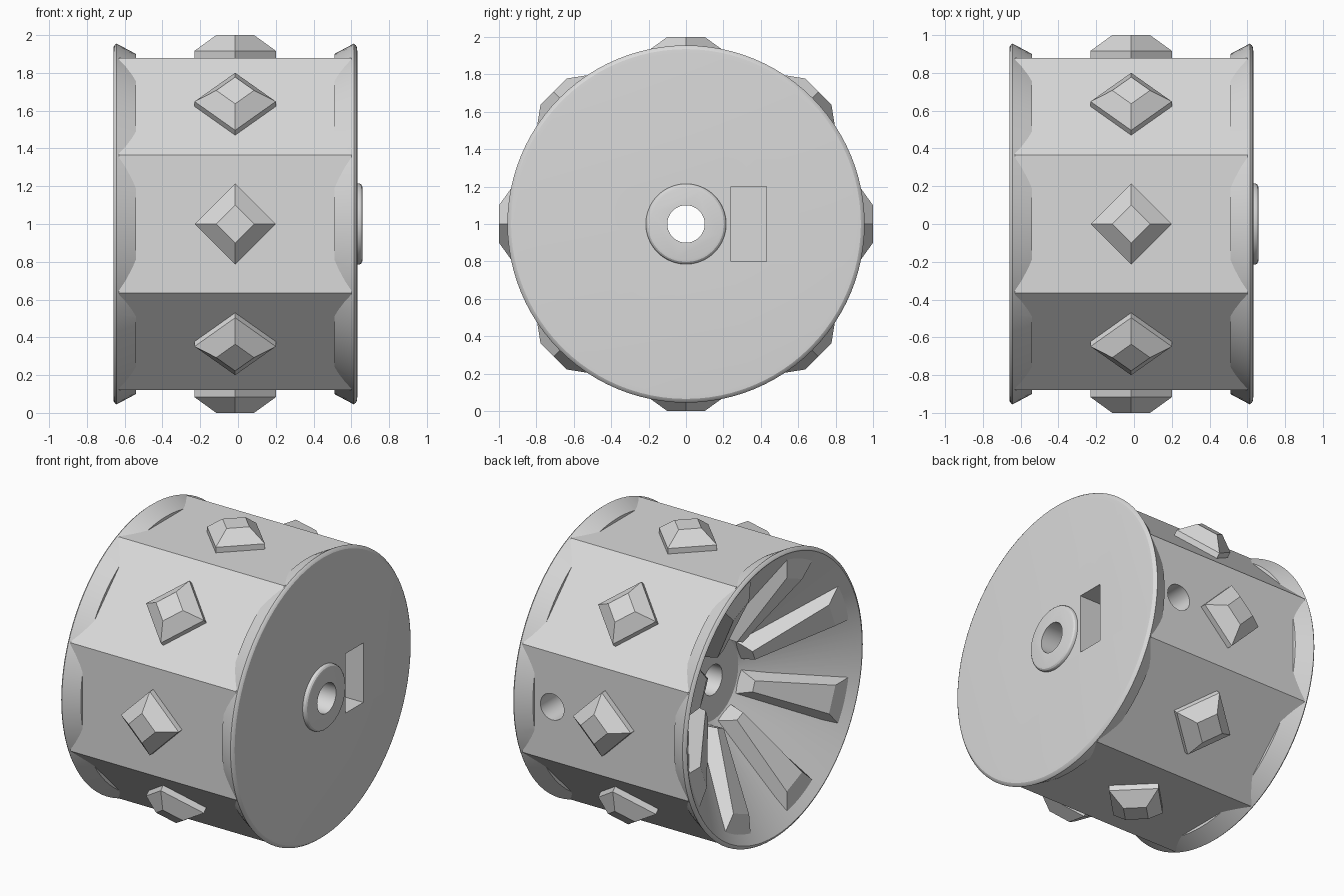
import bpy, bmesh, math
from mathutils import Matrix, Vector

if "Cube" in bpy.data.objects:
    bpy.data.objects.remove(bpy.data.objects["Cube"])

grey = bpy.data.materials.new("light_grey")
grey.diffuse_color = (0.7, 0.7, 0.7, 1)
grey.use_nodes = True
grey.node_tree.nodes["Principled BSDF"].inputs["Base Color"].default_value = grey.diffuse_color
CENTRE = Vector((0, 0, 1))


def finish(name, bm):
    bmesh.ops.recalc_face_normals(bm, faces=bm.faces[:])
    me = bpy.data.meshes.new(name)
    bm.to_mesh(me)
    bm.free()
    me.materials.append(grey)
    ob = bpy.data.objects.new(name, me)
    ob.location = CENTRE
    bpy.context.collection.objects.link(ob)
    return ob


def bridge(bm, rings):
    """Skin a list of equal vertex rings and cap both ends."""
    n = len(rings[0])
    for a, b in zip(rings, rings[1:]):
        for i in range(n):
            j = (i + 1) % n
            bm.faces.new((a[i], a[j], b[j], b[i]))
    bm.faces.new(rings[0])
    bm.faces.new(rings[-1])


def lathe(name, profile, n=96, phase=0.0):
    """Revolve (x, radius) points around the x axis."""
    bm = bmesh.new()
    angles = [phase + math.tau * i / n for i in range(n)]
    bridge(bm, [[bm.verts.new((x, r * math.cos(a), r * math.sin(a))) for a in angles]
                for x, r in profile])
    return finish(name, bm)


def box(name, lo, hi):
    bm = bmesh.new()
    bmesh.ops.create_cube(bm, size=1)
    for v in bm.verts:
        v.co = Vector([(l + h) / 2 + c * (h - l) for l, h, c in zip(lo, hi, v.co)])
    return finish(name, bm)


def activate(ob):
    bpy.ops.object.select_all(action='DESELECT')
    ob.select_set(True)
    bpy.context.view_layer.objects.active = ob


def boolean(target, other, operation):
    mod = target.modifiers.new(operation, 'BOOLEAN')
    mod.operation, mod.object, mod.solver = operation, other, 'EXACT'
    activate(target)
    bpy.ops.object.modifier_apply(modifier=mod.name)
    bpy.data.objects.remove(other)


# Octagonal barrel
EIGHTH = math.pi / 8
CORNER = 0.88 / math.cos(EIGHTH)
body = lathe("wheel_body", [(-0.63, CORNER), (0.6, CORNER)], 8, EIGHTH)

# Flared round flanges at both ends, mirrored about the barrel middle
flare = [(0.525, 0.90), (0.628, 0.955), (0.638, 0.947), (0.645, 0.935), (0.647, 0.91)]
for side in (1, -1):
    flange = lathe("flange", [(-0.015 + side * x, r) for x, r in flare])
    boolean(body, flange, 'UNION')

# Rounded hub boss on the closed end
hub = lathe("hub", [(0.55, 0.215), (0.64, 0.215), (0.65, 0.211), (0.657, 0.203), (0.66, 0.19)], 64)
boolean(body, hub, 'UNION')

# Open dished end with a flat floor, and the axle hole
boolean(body, lathe("dish_cut", [(-0.70, 0.99), (-0.66, 0.93), (-0.2, 0.27)]), 'DIFFERENCE')
boolean(body, lathe("axle_cut", [(-0.5, 0.1), (0.8, 0.1)], 48), 'DIFFERENCE')

# Set-screw hole running into the axle hole, and the nut slot crossing it
screw = lathe("screw_cut", [(0.05, 0.088), (1.2, 0.088)], 40)
screw.data.transform(Matrix.Translation((0.38, 0, 0)) @ Matrix.Rotation(math.pi / 2, 4, 'Z'))
boolean(body, screw, 'DIFFERENCE')
boolean(body, box("slot_cut", (0.15, 0.24, -0.2), (0.8, 0.43, 0.2)), 'DIFFERENCE')
activate(body)
bpy.ops.object.shade_smooth_by_angle(angle=math.radians(25))

# Diamond studs, one on each barrel face
bm = bmesh.new()
for k in range(8):
    rot = Matrix.Rotation(k * math.pi / 4, 3, 'X')
    bridge(bm, [[bm.verts.new(rot @ Vector((-0.015 + half * dx, half * dy, h)))
                 for dx, dy in ((1, 0), (0, 1), (-1, 0), (0, -1))]
                for h, half in ((0.86, 0.215), (0.917, 0.215), (1.0, 0.1))])
finish("diamond_studs", bm)

# Tapered ribs inside the dish, pointing at the barrel corners, with sloped blunt ends
bm = bmesh.new()
for k in range(8):
    rot = Matrix.Rotation(EIGHTH + k * math.pi / 4, 3, 'X')
    # base radius, base x, base half width, crest radius, crest x, crest half width
    bridge(bm, [[bm.verts.new(rot @ Vector(p)) for p in
                 ((xb, -wb, rb), (xb, wb, rb), (xc, wc, rc), (xc, -wc, rc))]
                for rb, xb, wb, rc, xc, wc in ((0.28, -0.18, 0.085, 0.27, -0.33, 0.035),
                                               (0.91, -0.62, 0.17, 0.74, -0.61, 0.09))])
finish("inner_ribs", bm)
